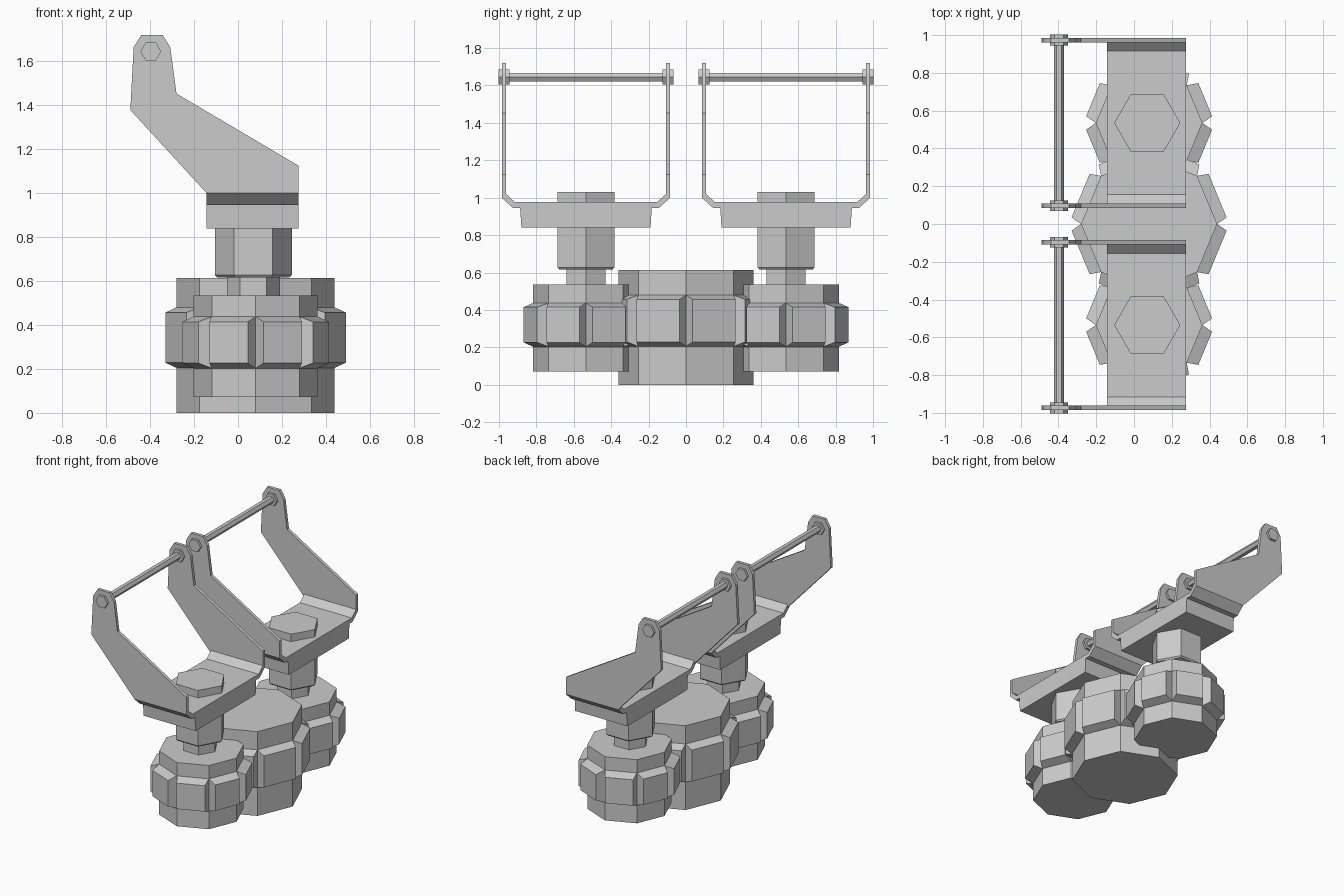
import bpy, bmesh, math
from mathutils import Vector, Matrix

if "Cube" in bpy.data.objects:
    bpy.data.objects.remove(bpy.data.objects["Cube"])

UNIT_Y = -0.535   # centre of the front unit; the back unit is its mirror image


def finish(name, bm, mirror=True):
    bmesh.ops.recalc_face_normals(bm, faces=bm.faces[:])
    me = bpy.data.meshes.new(name)
    bm.to_mesh(me)
    bm.free()
    ob = bpy.data.objects.new(name, me)
    bpy.context.collection.objects.link(ob)
    if mirror:
        mod = ob.modifiers.new("Mirror", 'MIRROR')
        mod.use_axis = (False, True, False)
        mod.use_mirror_merge = False
    return ob


def lathe(bm, x, y, sides, rings):
    """Stack of n-gon rings (radius, z), capped; returns wall faces per band."""
    loops = []
    for r, z in rings:
        loops.append([bm.verts.new((x + r * math.cos(2 * math.pi * i / sides),
                                    y + r * math.sin(2 * math.pi * i / sides), z))
                      for i in range(sides)])
    bands = []
    for a, b in zip(loops, loops[1:]):
        bands.append([bm.faces.new((a[i], a[(i + 1) % sides],
                                    b[(i + 1) % sides], b[i])) for i in range(sides)])
    bm.faces.new(loops[0][::-1])
    bm.faces.new(loops[-1])
    return bands


def drum(name, y, r, zs, push, scale_w, scale_z, mirror):
    """Octagonal drum whose middle band carries tapered raised pads."""
    bm = bmesh.new()
    bands = lathe(bm, 0.08, y, 8, [(r, z) for z in zs])
    bm.normal_update()
    pads = bmesh.ops.extrude_discrete_faces(bm, faces=bands[1])["faces"]
    bm.normal_update()
    for f in pads:
        c, n = f.calc_center_median(), f.normal.copy()
        for v in f.verts:
            d = v.co - c
            v.co = c + n * push + Vector((d.x * scale_w, d.y * scale_w, d.z * scale_z))
    finish(name, bm, mirror)


def prism(name, pts, to3d, offset):
    """Extrude a closed 2D profile along an offset vector."""
    bm = bmesh.new()
    f = bm.faces.new([bm.verts.new(to3d(*p)) for p in pts])
    ext = bmesh.ops.extrude_face_region(bm, geom=[f], use_keep_orig=True)["geom"]
    bmesh.ops.translate(bm, vec=offset,
                        verts=[g for g in ext if isinstance(g, bmesh.types.BMVert)])
    return finish(name, bm)


def hex_rod(name, y0, y1, r):
    """Hexagonal bar along y at the bracket tip."""
    bm = bmesh.new()
    lathe(bm, 0, 0, 6, [(r, -y1), (r, -y0)])
    bm.transform(Matrix.Translation((-0.397, 0, 1.645)) @ Matrix.Rotation(math.pi / 2, 4, 'X'))
    finish(name, bm)


# Drums
drum("centre_drum", 0, 0.36, (0, 0.205, 0.48, 0.613), 0.06, 0.907, 0.83, False)
drum("side_drum", UNIT_Y, 0.282, (0.072, 0.203, 0.438, 0.535), 0.061, 0.88, 0.8, True)

# Necks and hexagonal posts
bm = bmesh.new()
lathe(bm, 0.07, UNIT_Y, 6, [(0.12, 0.5), (0.12, 0.615), (0.165, 0.617),
                            (0.175, 0.627), (0.175, 1.03)])
finish("hex_post", bm)

# Pad under the bracket
X0, X1 = -0.143, 0.275
along_x = Vector((X1 - X0, 0, 0))
side = lambda y, z: (X0, UNIT_Y + y, z)
prism("bracket_pad", [(-0.345, 0.84), (0.345, 0.84), (0.352, 0.946), (-0.352, 0.946)],
      side, along_x)

# Bent sheet floor
half = [(0.39, 0.945), (0.45, 1.0), (0.45, 1.03), (0.427, 1.03), (0.427, 1.02), (0.38, 0.976)]
prism("bracket_floor", half + [(-y, z) for y, z in reversed(half)], side, along_x)

# Arms, cross rod and nuts
arm = [(X0, 1.0), (X1, 1.0), (X1, 1.125), (-0.28, 1.453), (-0.308, 1.663),
       (-0.343, 1.72), (-0.44, 1.72), (-0.475, 1.663), (-0.49, 1.378)]
for label, y in (("outer", UNIT_Y - 0.45), ("inner", UNIT_Y + 0.427)):
    prism(label + "_arm", arm, lambda x, z: (x, y, z), Vector((0, 0.023, 0)))
    hex_rod(label + "_nut", y - 0.017, y + 0.04, 0.047)
hex_rod("cross_rod", UNIT_Y - 0.44, UNIT_Y + 0.44, 0.026)
